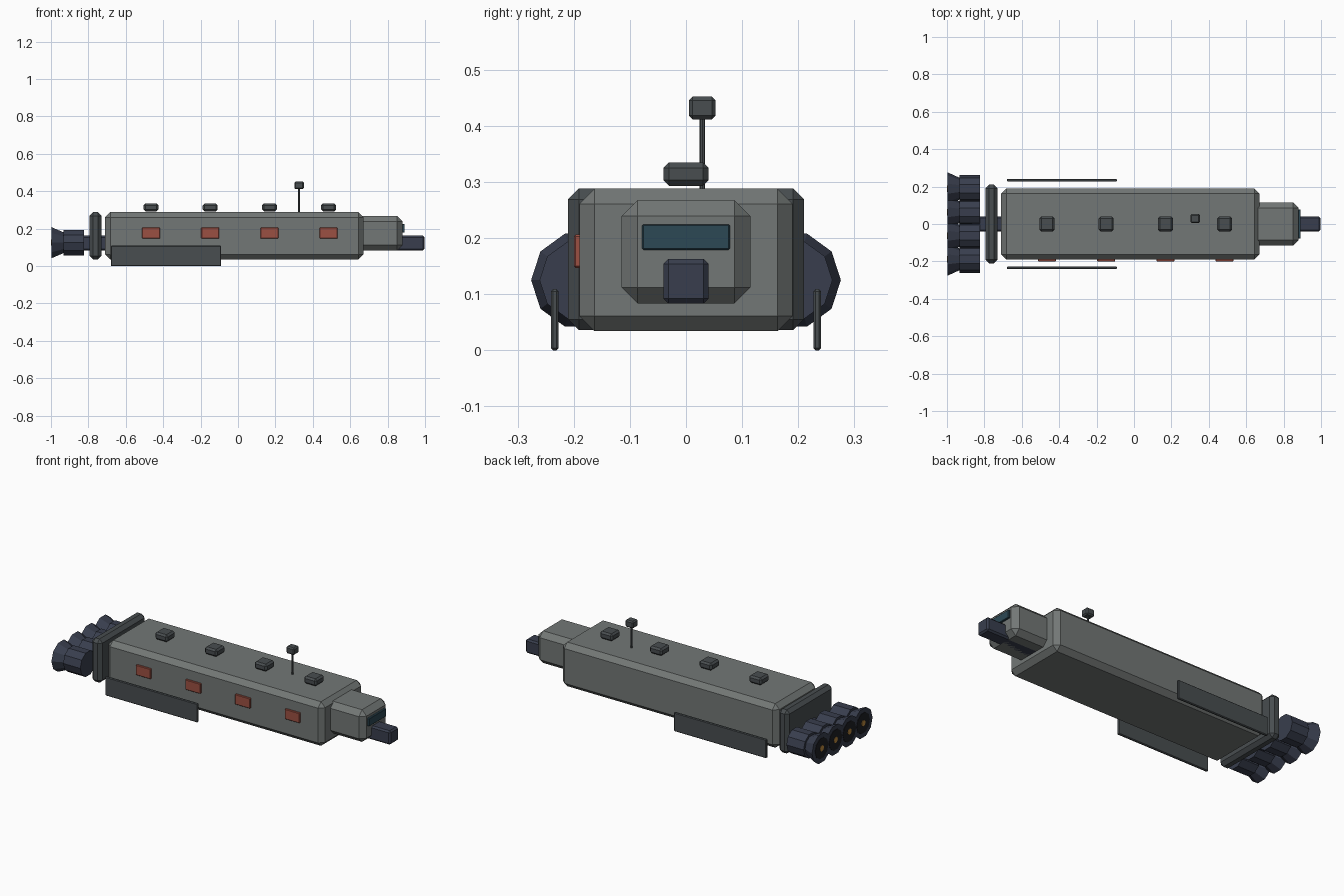
import bpy
import math

if "Cube" in bpy.data.objects:
    bpy.data.objects.remove(bpy.data.objects["Cube"])


def material(name, r, g, b):
    m = bpy.data.materials.new(name)
    m.diffuse_color = (r, g, b, 1)
    m.use_nodes = True
    m.node_tree.nodes["Principled BSDF"].inputs["Base Color"].default_value = m.diffuse_color
    return m


HULL = material("hull_grey", 0.17, 0.185, 0.18)
DARK = material("dark_grey", 0.065, 0.075, 0.08)
NAVY = material("navy_metal", 0.04, 0.048, 0.075)
RED = material("hatch_red", 0.33, 0.08, 0.055)
GLASS = material("glass_teal", 0.025, 0.065, 0.09)
BLACK = material("throat_black", 0.012, 0.013, 0.016)
GLOW = material("glow_amber", 0.5, 0.25, 0.05)


def add_mesh(name, verts, faces, mat):
    me = bpy.data.meshes.new(name)
    me.from_pydata(verts, [], faces)
    me.materials.append(mat)
    ob = bpy.data.objects.new(name, me)
    bpy.context.collection.objects.link(ob)
    return ob


def box(name, x, y, z, mat, bevel=0.0):
    """Chamfered box from (min, max) ranges."""
    verts = [(a, b, c) for a in x for b in y for c in z]
    faces = [(0, 1, 3, 2), (4, 6, 7, 5), (0, 4, 5, 1),
             (2, 3, 7, 6), (0, 2, 6, 4), (1, 5, 7, 3)]
    ob = add_mesh(name, verts, faces, mat)
    if bevel:
        mod = ob.modifiers.new("chamfer", 'BEVEL')
        mod.width = bevel
        mod.segments = 1
        mod.limit_method = 'NONE'
    return ob


def drum(name, y, z, x0, r0, x1, r1, mat, n=10):
    """Faceted cone frustum along x, from x0 up to x1."""
    verts = []
    for x, r in ((x0, r0), (x1, r1)):
        for i in range(n):
            a = 2 * math.pi * i / n
            verts.append((x, y + r * math.cos(a), z + r * math.sin(a)))
    faces = [(i, n + i, n + (i + 1) % n, (i + 1) % n) for i in range(n)]
    faces += [tuple(reversed(range(n))), tuple(range(n, 2 * n))]
    faces = [tuple(f) if len(f) == n else tuple(reversed(f)) for f in faces]
    return add_mesh(name, verts, faces, mat)


# Main body, nose block and rear collar
box("main_hull", (-0.71, 0.67), (-0.19, 0.19), (0.034, 0.288), HULL, 0.027)
box("nose_block", (0.60, 0.88), (-0.115, 0.115), (0.083, 0.268), HULL, 0.029)
box("rear_collar", (-0.795, -0.73), (-0.21, 0.21), (0.036, 0.288), DARK, 0.019)

# Central spine, showing at the prow and ahead of the engines
box("spine", (-0.87, 0.997), (-0.04, 0.04), (0.083, 0.163), NAVY, 0.009)

# Front window
box("bridge_window", (0.876, 0.891), (-0.078, 0.078), (0.179, 0.224), GLASS, 0.002)

# Roof boxes and the hatches on the front side
for i in range(4):
    cx = -0.465 + 0.3165 * i
    box(f"roof_box_{i}", (cx - 0.04, cx + 0.04), (-0.04, 0.04),
        (0.293, 0.335), DARK, 0.01)
    box(f"side_hatch_{i}", (cx - 0.048, cx + 0.048), (-0.2, -0.186),
        (0.147, 0.206), RED, 0.003)

# Side fins
for side, label in ((-1, "front"), (1, "back")):
    cy = 0.234 * side
    box(f"{label}_fin", (-0.68, -0.09), (cy - 0.007, cy + 0.007),
        (0.0, 0.109), DARK, 0.004)

# Sensor mast
bpy.ops.mesh.primitive_cylinder_add(vertices=8, radius=0.005, depth=0.14,
                                    location=(0.327, 0.029, 0.352))
mast = bpy.context.object
mast.name = "sensor_mast"
mast.data.materials.append(DARK)
box("sensor_head", (0.301, 0.353), (0.005, 0.053), (0.411, 0.452), DARK, 0.007)

# Row of four engines
EZ = 0.125
for i in range(4):
    ey = -0.189 + 0.126 * i
    drum(f"engine_body_{i}", ey, EZ, -0.932, 0.072, -0.823, 0.072, NAVY)
    drum(f"engine_bell_{i}", ey, EZ, -0.996, 0.087, -0.91, 0.048, NAVY)
    drum(f"engine_throat_{i}", ey, EZ, -0.998, 0.06, -0.985, 0.06, BLACK)
    drum(f"engine_glow_{i}", ey, EZ, -1.0, 0.017, -0.985, 0.017, GLOW)
